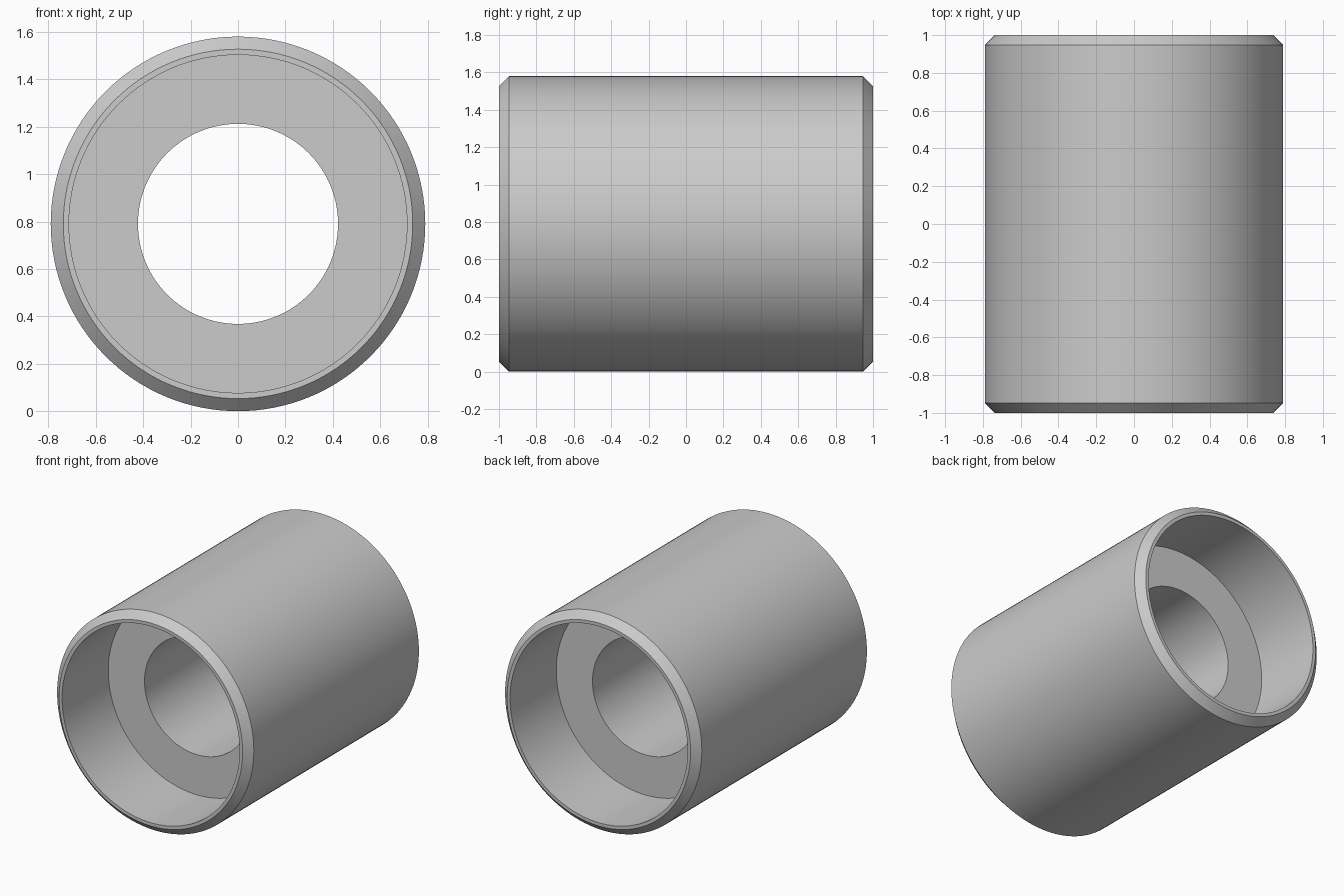
import bpy
import bmesh
from math import radians, tau
from mathutils import Vector

default = bpy.data.objects.get("Cube")
if default:
    bpy.data.objects.remove(default, do_unlink=True)

OUTER, RECESS, BORE = 0.79, 0.713, 0.422
HALF, CHAMFER, DEPTH = 1.0, 0.053, 0.53
SEGMENTS = 128

steel = bpy.data.materials.new("light grey steel")
steel.use_nodes = True
colour = (0.6, 0.6, 0.6, 1)
steel.diffuse_color = colour
steel.node_tree.nodes["Principled BSDF"].inputs["Base Color"].default_value = colour

# Half section as (radius, y), from the bore out to the outer wall, then mirrored
back_half = [
    (BORE, HALF - DEPTH),
    (RECESS, HALF - DEPTH),
    (RECESS, HALF),
    (OUTER - CHAMFER, HALF),
    (OUTER, HALF - CHAMFER),
]
section = back_half + [(r, -y) for r, y in reversed(back_half)]

# Sleeve: closed section spun around the y axis
bm = bmesh.new()
verts = [bm.verts.new((r, y, 0)) for r, y in section]
edges = [bm.edges.new((v, verts[(i + 1) % len(verts)])) for i, v in enumerate(verts)]
bmesh.ops.spin(bm, geom=verts + edges, cent=(0, 0, 0), axis=(0, 1, 0),
               angle=tau, steps=SEGMENTS, use_merge=True)
bmesh.ops.remove_doubles(bm, verts=bm.verts[:], dist=0.0001)
bmesh.ops.recalc_face_normals(bm, faces=bm.faces[:])
bmesh.ops.translate(bm, verts=bm.verts[:], vec=Vector((0, 0, OUTER)))

mesh = bpy.data.meshes.new("sleeve")
bm.to_mesh(mesh)
bm.free()
mesh.materials.append(steel)
sleeve = bpy.data.objects.new("sleeve", mesh)
bpy.context.collection.objects.link(sleeve)

# Smooth walls with crisp edges at the chamfers and steps
bpy.ops.object.select_all(action="DESELECT")
sleeve.select_set(True)
bpy.context.view_layer.objects.active = sleeve
bpy.ops.object.shade_smooth_by_angle(angle=radians(30))
